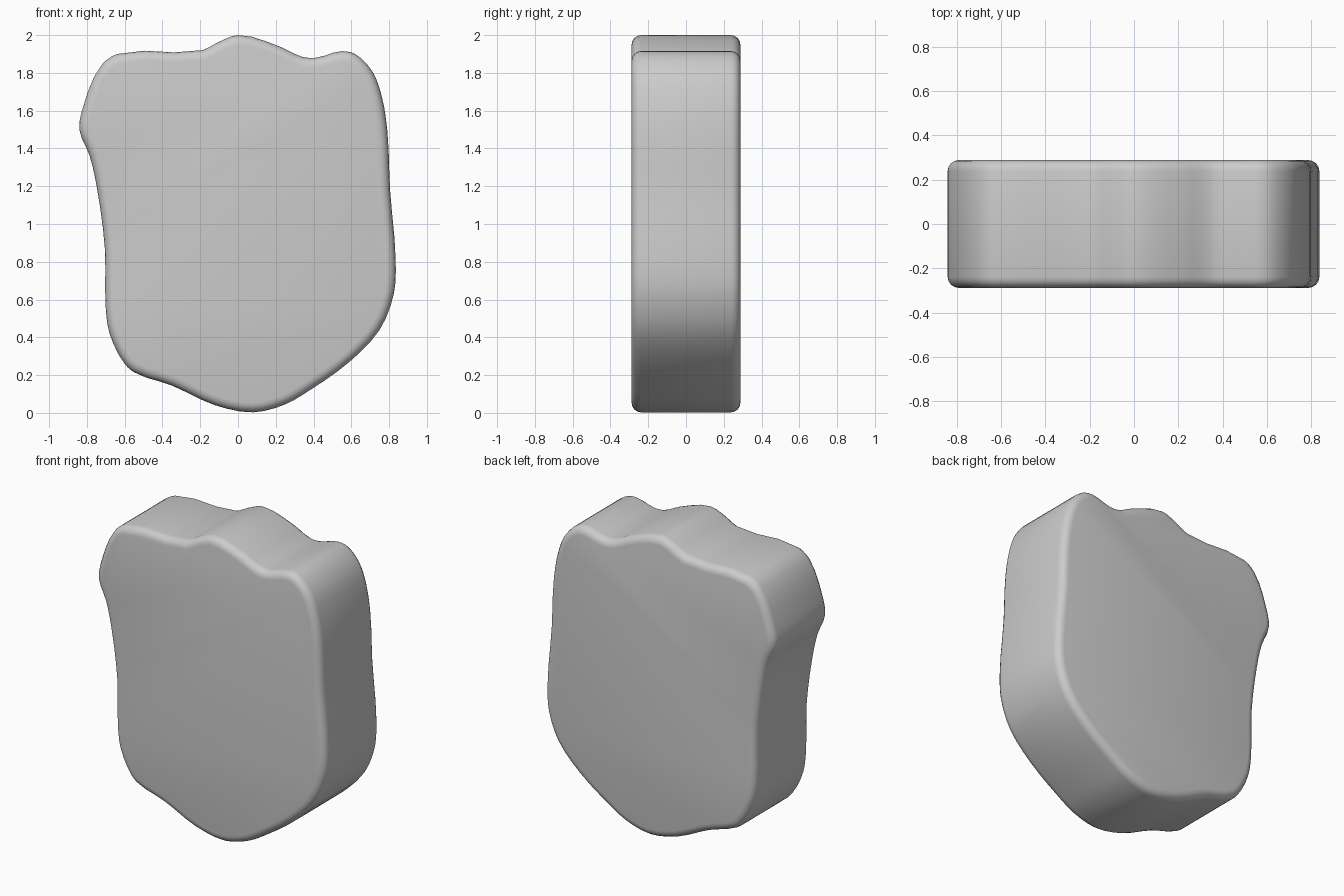
import bpy, bmesh, math
from mathutils import Vector

if "Cube" in bpy.data.objects:
    bpy.data.objects.remove(bpy.data.objects["Cube"])

HALF = 0.288     # half thickness along y
ROUND = 0.05     # rim rounding

# Outline of the stone slab seen from the front (x, z), clockwise from the top
PROFILE = [
    (0, 2.0), (0.22, 1.94), (0.34, 1.885), (0.41, 1.88), (0.55, 1.915), (0.62, 1.90),
    (0.71, 1.81), (0.76, 1.68), (0.79, 1.50), (0.805, 1.18), (0.835, 0.80), (0.825, 0.63),
    (0.75, 0.44), (0.59, 0.27), (0.38, 0.12), (0.25, 0.045), (0.08, 0.003), (-0.12, 0.04),
    (-0.35, 0.145), (-0.55, 0.215), (-0.60, 0.26), (-0.68, 0.42), (-0.70, 0.55),
    (-0.705, 0.87), (-0.745, 1.18), (-0.785, 1.36), (-0.84, 1.50), (-0.82, 1.62),
    (-0.72, 1.845), (-0.64, 1.90), (-0.19, 1.92), (-0.10, 1.965)]


def smooth_loop(pts, steps=3):
    """Round the outline with a chord-length spline through every point."""
    out, n = [], len(pts)
    p = [Vector(q) for q in pts]
    for i in range(n):
        a, b, c, d = p[i - 1], p[i], p[(i + 1) % n], p[(i + 2) % n]
        span = (c - b).length
        mb = ((b - a).normalized() + (c - b).normalized()) * 0.5 * span
        mc = ((c - b).normalized() + (d - c).normalized()) * 0.5 * span
        for k in range(steps):
            t = k / steps
            out.append(b * (2*t**3 - 3*t*t + 1) + mb * (t**3 - 2*t*t + t)
                       + c * (3*t*t - 2*t**3) + mc * (t**3 - t*t))
    return out


# Slab: front and back caps joined by a wall
bm = bmesh.new()
loop = smooth_loop(PROFILE)
front = bm.faces.new([bm.verts.new((q.x, -HALF, q.y)) for q in loop])
ext = bmesh.ops.extrude_face_region(bm, geom=[front], use_keep_orig=True)
moved = [g for g in ext["geom"] if isinstance(g, bmesh.types.BMVert)]
bmesh.ops.translate(bm, verts=moved, vec=(0, 2 * HALF, 0))
bmesh.ops.recalc_face_normals(bm, faces=bm.faces)

# Rounded rims around both caps
rims = [e for e in bm.edges if abs(e.verts[0].co.y - e.verts[1].co.y) < 1e-4]
bmesh.ops.bevel(bm, geom=rims, offset=ROUND, segments=4, profile=0.5,
                affect='EDGES', clamp_overlap=False)

mesh = bpy.data.meshes.new("stone_slab")
bm.to_mesh(mesh)
bm.free()
slab = bpy.data.objects.new("stone_slab", mesh)
bpy.context.collection.objects.link(slab)
bpy.context.view_layer.objects.active = slab
slab.select_set(True)
bpy.ops.object.shade_smooth_by_angle(angle=math.radians(40))
